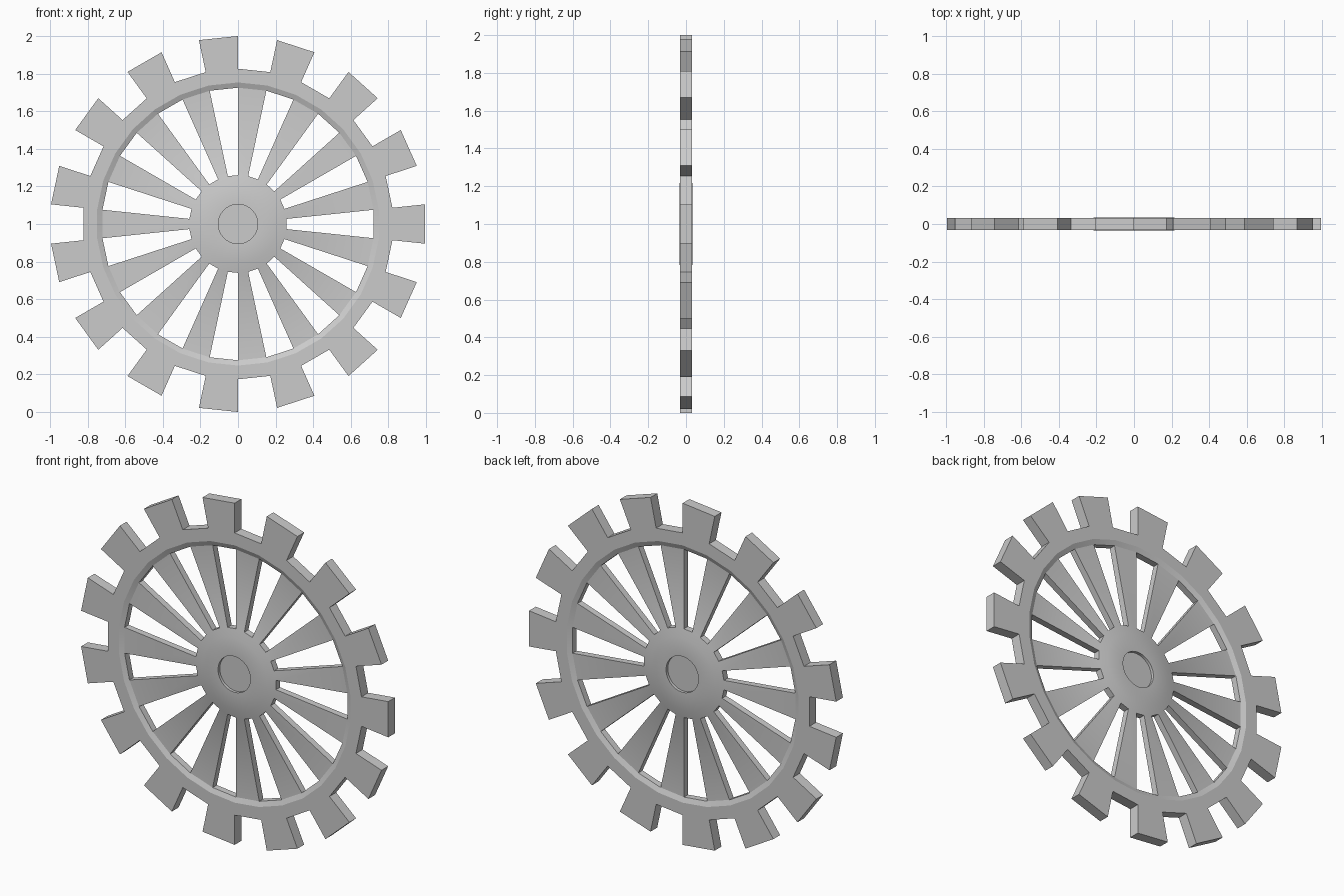
import bpy, bmesh
from math import radians, sin, cos

if "Cube" in bpy.data.objects:
    bpy.data.objects.remove(bpy.data.objects["Cube"])

SECTORS = 30          # 15 teeth alternating with 15 spokes
CENTRE_Z = 1.0

bm = bmesh.new()


def point(i, r, y):
    a = radians(6 + 12 * i)
    return bm.verts.new((r * cos(a), y, CENTRE_Z + r * sin(a)))


def band(inner, outer, sectors):
    """Front-side faces between two (radius, half depth) circles."""
    for i in sectors:
        quad = [point(i, inner[0], -inner[1]), point(i, outer[0], -outer[1]),
                point(i + 1, outer[0], -outer[1])]
        if inner[0] > 0:
            quad.append(point(i + 1, inner[0], -inner[1]))
        bm.faces.new(quad)


every = range(SECTORS)
spoke_sectors = range(0, SECTORS, 2)
tooth_sectors = range(1, SECTORS, 2)

# hub: recessed centre, raised flat ring, sloping shoulder
hub = [(0, .019), (.105, .019), (.105, .035), (.212, .035), (.26, .019)]
for a, b in zip(hub, hub[1:]):
    band(a, b, every)
# wedge spokes
band((.26, .019), (.725, .019), spoke_sectors)
# rim: inner chamfer and flat face
band((.725, .019), (.753, .031), every)
band((.753, .031), (.826, .031), every)
# teeth
band((.826, .031), (1.0, .031), tooth_sectors)

bmesh.ops.remove_doubles(bm, verts=bm.verts[:], dist=0.0005)

# mirrored back side, joined to the front by walls along the open edges
front = bm.faces[:]
open_edges = [e for e in bm.edges if e.is_boundary]
back = {v: bm.verts.new((v.co.x, -v.co.y, v.co.z)) for v in bm.verts[:]}
for f in front:
    bm.faces.new([back[v] for v in reversed(f.verts)])
for e in open_edges:
    a, b = e.verts
    bm.faces.new([a, b, back[b], back[a]])
bmesh.ops.recalc_face_normals(bm, faces=bm.faces[:])

mesh = bpy.data.meshes.new("spoked_gear")
bm.to_mesh(mesh)
bm.free()
gear = bpy.data.objects.new("spoked_gear", mesh)
bpy.context.collection.objects.link(gear)
bpy.context.view_layer.objects.active = gear
gear.select_set(True)
bpy.ops.object.shade_smooth_by_angle(angle=radians(20))
